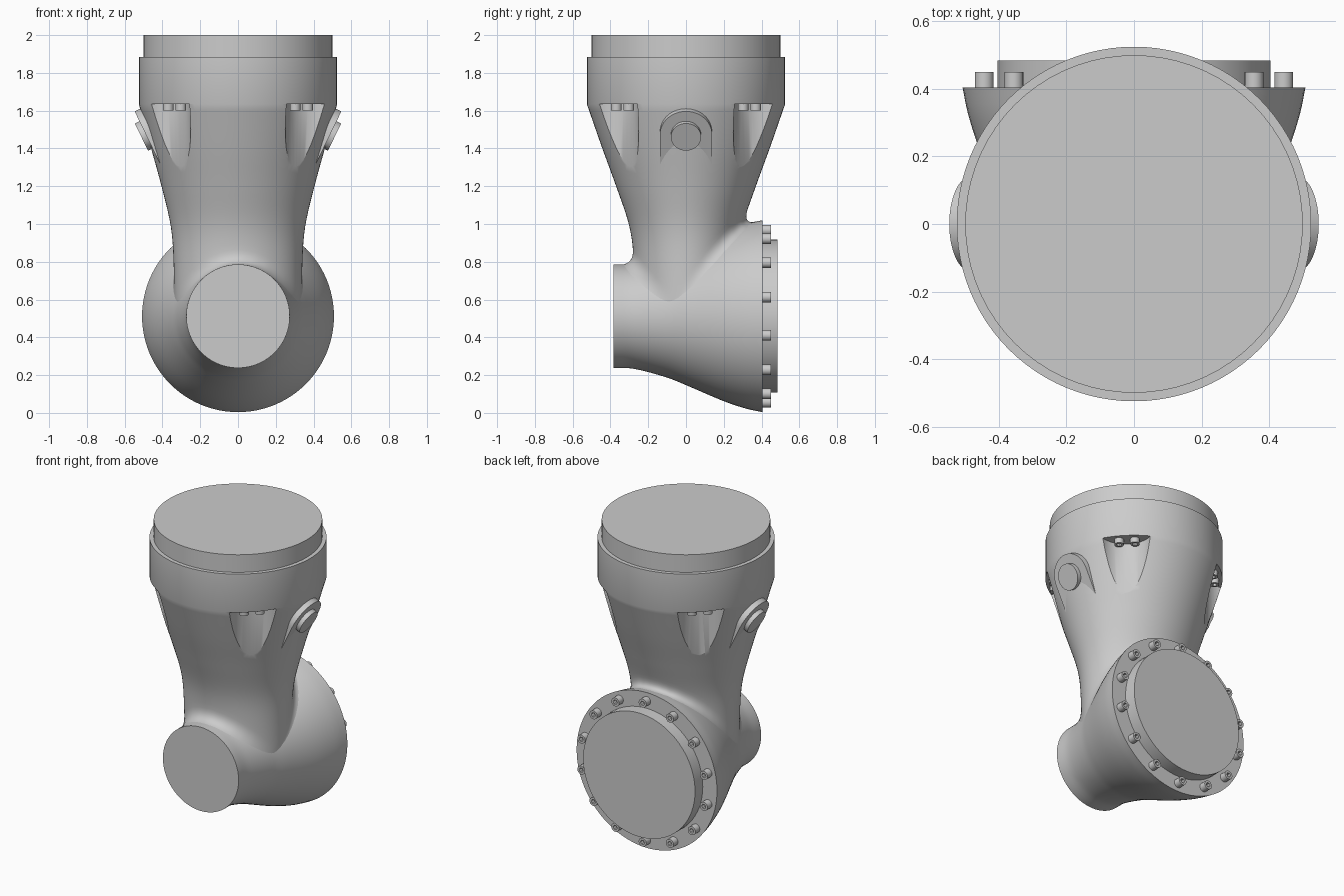
import bpy, bmesh
from math import sin, cos, pi, tau, sqrt, radians
from mathutils import Matrix, Vector

cube = bpy.data.objects.get("Cube")
if cube:
    bpy.data.objects.remove(cube)

grey = bpy.data.materials.new("cast grey")
grey.use_nodes = True
COLOUR = (0.6, 0.6, 0.6, 1)
grey.diffuse_color = COLOUR
grey.node_tree.nodes["Principled BSDF"].inputs["Base Color"].default_value = COLOUR

AXIS_Z = 0.512
SHELF_Z = 1.635
ALONG_Y = Matrix.Rotation(-pi / 2, 4, 'X')


def smooth(obj):
    bpy.ops.object.select_all(action='DESELECT')
    obj.select_set(True)
    bpy.context.view_layer.objects.active = obj
    bpy.ops.object.shade_smooth_by_angle(angle=radians(32))


def skin(name, rings, matrix=Matrix()):
    """Join equal rings of points into a closed, capped solid."""
    bm = bmesh.new()
    rows = [[bm.verts.new(matrix @ Vector(p)) for p in ring] for ring in rings]
    n = len(rows[0])
    for a, b in zip(rows, rows[1:]):
        for i in range(n):
            j = (i + 1) % n
            bm.faces.new((a[i], a[j], b[j], b[i]))
    bm.faces.new(rows[0][::-1])
    bm.faces.new(rows[-1])
    bmesh.ops.recalc_face_normals(bm, faces=bm.faces)
    mesh = bpy.data.meshes.new(name)
    bm.to_mesh(mesh)
    bm.free()
    mesh.materials.append(grey)
    obj = bpy.data.objects.new(name, mesh)
    bpy.context.collection.objects.link(obj)
    smooth(obj)
    return obj


def circle(r, z, n=72):
    return [(r * cos(tau * i / n), r * sin(tau * i / n), z) for i in range(n)]


def lathe(name, profile, matrix=Matrix(), n=72):
    return skin(name, [circle(r, z, n) for r, z in profile], matrix)


def bolt(name, matrix, length):
    """Round head with a hexagonal socket."""
    def hexagon(r, z):
        ring = []
        for i in range(18):
            a = tau * i / 18
            k = r * cos(pi / 6) / cos(a % (pi / 3) - pi / 6)
            ring.append((k * cos(a), k * sin(a), z))
        return ring
    skin(name, [circle(0.028, -0.01, 18), circle(0.028, length, 18),
                hexagon(0.015, length), hexagon(0.015, length * 0.4)], matrix)


def table(points, x):
    """Interpolate smoothly through a short list of points."""
    for i in range(len(points) - 1):
        (x0, y0), (x1, y1) = points[i], points[i + 1]
        if x <= x1 or i == len(points) - 2:
            xp, yp = points[max(i - 1, 0)]
            xn, yn = points[min(i + 2, len(points) - 1)]
            h = x1 - x0
            t = min(max((x - x0) / h, 0), 1)
            m0 = (y1 - yp) / (x1 - xp) * h
            m1 = (yn - y0) / (xn - x0) * h
            return ((2*t**3 - 3*t**2 + 1) * y0 + (t**3 - 2*t**2 + t) * m0
                    + (3*t**2 - 2*t**3) * y1 + (t**3 - t**2) * m1)


# Flared housing lying along y
FLARE = [(-0.385, 0.274), (-0.28, 0.278), (-0.1, 0.325), (0, 0.365),
         (0.2, 0.45), (0.32, 0.49), (0.405, 0.508)]
ys = [-0.385 + 0.79 * i / 32 for i in range(33)]
lathe("joint_housing", [(table(FLARE, y), y) for y in ys],
      Matrix.Translation((0, 0, AXIS_Z)) @ ALONG_Y, 96)
lathe("end_cover", [(0.405, 0.39), (0.405, 0.485)],
      Matrix.Translation((0, 0, AXIS_Z)) @ ALONG_Y)

# Ring of cover bolts
for i in range(14):
    a = pi / 2 + tau * i / 14
    bolt("cover_bolt", Matrix.Translation(
        (0.455 * cos(a), 0.405, AXIS_Z + 0.455 * sin(a))) @ ALONG_Y, 0.045)

# Tapered neck, flowing into the housing through a fillet
WIDTH = [(0.5, 0.335), (0.85, 0.343), (1.0, 0.358), (1.2, 0.405),
         (1.4, 0.46), (SHELF_Z, 0.525)]
DEPTH = [(0.5, 0.27), (0.85, 0.28), (1.0, 0.303), (1.2, 0.37),
         (1.4, 0.443), (SHELF_Z, 0.525)]
FILLET = 0.075


def neck_point(a, z):
    return Vector((table(WIDTH, z) * cos(a), table(DEPTH, z) * sin(a), z))


def neck_column(a):
    z = 1.2
    while z > 0.55:
        p = neck_point(a, z)
        if p.x ** 2 + (z - AXIS_Z) ** 2 < table(FLARE, p.y) ** 2:
            break
        z -= 0.004
    corner = neck_point(a, z)
    top = neck_point(a, z + FILLET)
    foot = corner + Vector((cos(a), sin(a), 0)) * FILLET
    reach = (table(FLARE, foot.y) - 0.003) / sqrt(foot.x ** 2 + (foot.z - AXIS_Z) ** 2)
    foot.x *= reach
    foot.z = AXIS_Z + (foot.z - AXIS_Z) * reach
    column = [Vector((corner.x * 0.5, corner.y * 0.5, AXIS_Z))]
    for i in range(8):
        t = i / 8
        column.append(foot * (1 - t) ** 2 + corner * 2 * t * (1 - t) + top * t * t)
    for i in range(25):
        column.append(neck_point(a, top.z + (SHELF_Z - top.z) * i / 24))
    column.append(neck_point(a, SHELF_Z) * 1.0)
    column[-1].z = 1.885
    return column


columns = [neck_column(tau * i / 96) for i in range(96)]
neck = skin("neck", list(zip(*columns)))
lathe("top_flange", [(0.5, 1.87), (0.5, 2.0)])

# Bolt pockets scooped out of the neck on the four diagonals
for k in range(4):
    turn = Matrix.Rotation(pi / 4 + k * pi / 2, 4, 'Z')
    cutter = lathe("pocket_cutter", [(0.16, 1.05), (0.16, SHELF_Z - 0.001)],
                   turn @ Matrix.Translation((0.58, 0, 0)), 48)
    cutter.hide_render = True
    mod = neck.modifiers.new("pocket", 'BOOLEAN')
    mod.operation = 'DIFFERENCE'
    mod.solver = 'EXACT'
    mod.object = cutter
    bpy.ops.object.select_all(action='DESELECT')
    bpy.context.view_layer.objects.active = neck
    neck.select_set(True)
    bpy.ops.object.modifier_apply(modifier=mod.name)
    bpy.data.objects.remove(cutter)
    for side in (-1, 1):
        bolt("pocket_bolt", turn @ Matrix.Translation((0.475, side * 0.047, SHELF_Z))
             @ Matrix.Rotation(pi, 4, 'X'), 0.035)
smooth(neck)

# Tilted arched pads with a round plug on both sides
normal = Vector((0.9, 0, -0.436)).normalized()
across = Vector((0, 1, 0))
up = normal.cross(across)
frame = Matrix((across, up, normal)).transposed().to_4x4()
if up.z < 0:
    frame = frame @ Matrix.Rotation(pi, 4, 'Z')
frame = Matrix.Translation((0.487, 0, 1.472)) @ frame
for name, angle in (("left", 0), ("right", pi)):
    place = Matrix.Rotation(angle, 4, 'Z') @ frame
    arch = [(0.138 * cos(pi * i / 28), 0.138 * sin(pi * i / 28)) for i in range(29)]
    arch += [(-0.138, -0.24), (0.138, -0.24)]
    skin(name + "_pad", [[(x, y, z) for x, y in arch] for z in (-0.09, 0)], place)
    lathe(name + "_plug", [(0.08, -0.05), (0.08, 0.027)], place, 40)
